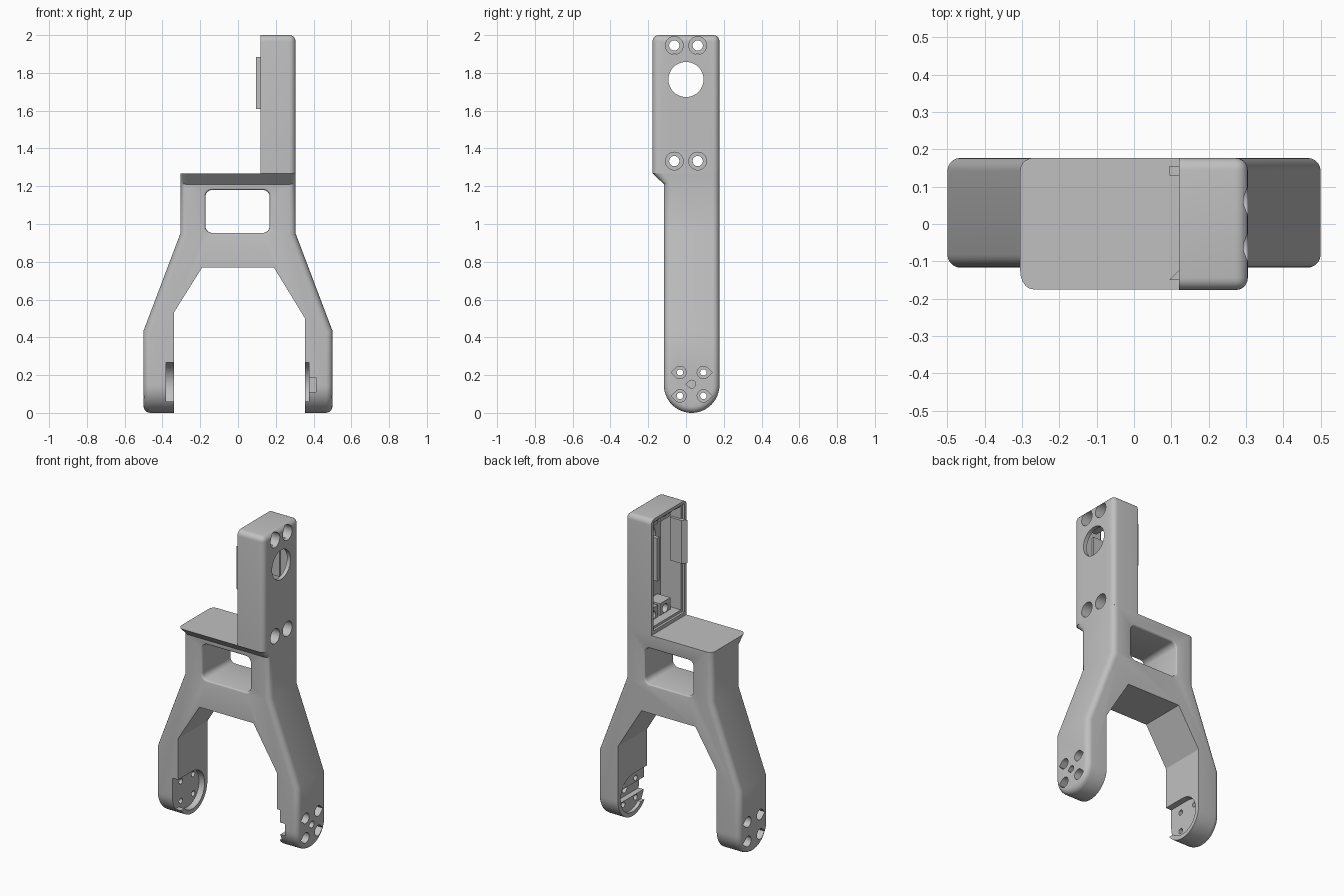
import bpy, bmesh, math
from mathutils import Vector

if "Cube" in bpy.data.objects:
    bpy.data.objects.remove(bpy.data.objects["Cube"], do_unlink=True)

grey = bpy.data.materials.new("light grey plastic")
grey.use_nodes = True
COLOUR = (0.53, 0.53, 0.53, 1)
grey.diffuse_color = COLOUR
grey.node_tree.nodes["Principled BSDF"].inputs["Base Color"].default_value = COLOUR

FOOT_Y, FOOT_Z, FOOT_R = 0.03, 0.147, 0.147
FRONT, BACK = -0.117, 0.177


def prism(name, outline, axis, lo, hi):
    """Extrude a 2D outline along an axis; outline is (y,z), (x,z) or (x,y)."""
    bm = bmesh.new()
    rings = []
    for d in (lo, hi):
        rings.append([bm.verts.new(p[:axis] + (d,) + p[axis:]) for p in outline])
    n = len(outline)
    bm.faces.new(rings[0])
    bm.faces.new(rings[1])
    for i in range(n):
        j = (i + 1) % n
        bm.faces.new((rings[0][i], rings[0][j], rings[1][j], rings[1][i]))
    bmesh.ops.recalc_face_normals(bm, faces=bm.faces)
    mesh = bpy.data.meshes.new(name)
    bm.to_mesh(mesh)
    bm.free()
    mesh.materials.append(grey)
    ob = bpy.data.objects.new(name, mesh)
    bpy.context.collection.objects.link(ob)
    return ob


def box(name, x, y, z):
    return prism(name, [(x[0], z[0]), (x[1], z[0]), (x[1], z[1]), (x[0], z[1])], 1, *y)


def arc(cx, cy, r, start, end, steps):
    angles = [math.radians(start + (end - start) * i / steps) for i in range(steps + 1)]
    return [(cx + r * math.cos(a), cy + r * math.sin(a)) for a in angles]


def disc(name, y, z, r, lo, hi, tip=0):
    """Cylinder along x; tip turns it into a teardrop pointing to -y or +y."""
    if tip:
        mid = 0 if tip > 0 else 180
        outline = arc(y, z, r, mid + 45, mid + 315, 18) + [(y + tip * r * 1.414, z)]
    else:
        outline = arc(y, z, r, 0, 360, 40)[:-1]
    return prism(name, outline, 0, lo, hi)


def combine(ob, other, operation="DIFFERENCE"):
    mod = ob.modifiers.new("combine", "BOOLEAN")
    mod.operation, mod.solver, mod.object = operation, "EXACT", other
    bpy.context.view_layer.objects.active = ob
    bpy.ops.object.modifier_apply(modifier=mod.name)
    bpy.data.objects.remove(other, do_unlink=True)


def round_edges(ob, rule, radius, segments):
    """Round every sharp edge accepted by the rule."""
    bm = bmesh.new()
    bm.from_mesh(ob.data)
    bmesh.ops.remove_doubles(bm, verts=bm.verts, dist=1e-5)
    edges = [e for e in bm.edges if len(e.link_faces) == 2
             and e.calc_face_angle(0) > 0.6 and rule(e)]
    bmesh.ops.bevel(bm, geom=edges, offset=radius, segments=segments,
                    profile=0.5, affect="EDGES", clamp_overlap=False)
    bm.to_mesh(ob.data)
    bm.free()


def smooth(ob):
    bpy.ops.object.select_all(action="DESELECT")
    ob.select_set(True)
    bpy.context.view_layer.objects.active = ob
    bpy.ops.object.shade_smooth_by_angle(angle=math.radians(25))


# Forked body: front outline trimmed by the side outline with round feet and lip
front_outline = [(-0.5, -0.1), (-0.34, -0.1), (-0.34, 0.53), (-0.19, 0.77),
                 (0.19, 0.77), (0.355, 0.5), (0.355, -0.1), (0.5, -0.1),
                 (0.5, 0.435), (0.305, 0.95), (0.305, 1.4),
                 (-0.305, 1.4), (-0.305, 0.95), (-0.5, 0.435)]
side_outline = arc(FOOT_Y, FOOT_Z, FOOT_R, 180, 360, 28) + [
    (BACK, 1.267), (-0.175, 1.267), (FRONT, 1.21)]
body = prism("forked_body", front_outline, 1, -0.4, 0.4)
combine(body, prism("side_trim", side_outline, 0, -0.7, 0.7), "INTERSECT")

# Rounded window through the body
left, right, low, high, r = -0.172, 0.167, 0.953, 1.18, 0.035
window = (arc(right - r, high - r, r, 0, 90, 6) + arc(left + r, high - r, r, 90, 180, 6)
          + arc(left + r, low + r, r, 180, 270, 6) + arc(right - r, low + r, r, 270, 360, 6))
combine(body, prism("window_cutter", window, 1, -0.4, 0.4))


def outer_edge(e):
    mid = (e.verts[0].co + e.verts[1].co) / 2
    nx = [f.normal.x * (1 if mid.x > 0 else -1) for f in e.link_faces]
    return max(nx) > 0.6 and min(abs(n) for n in nx) < 0.1 and mid.z < 1.26 and abs(mid.x) > 0.25


def window_edge(e):
    return all(abs(v.co.x) < 0.18 and 0.94 < v.co.z < 1.19
               and min(abs(v.co.y - FRONT), abs(v.co.y - BACK)) < 0.001 for v in e.verts)


round_edges(body, outer_edge, 0.035, 5)
round_edges(body, window_edge, 0.013, 3)

# Horn pockets inside the feet, open to the front
for lo, hi in ((-0.38, -0.3), (0.3, 0.377)):
    combine(body, disc("pocket_cutter", FOOT_Y, FOOT_Z, 0.12, lo, hi))
    combine(body, box("pocket_cutter", (lo, hi), (-0.3, FOOT_Y), (0.06, 0.267)))
combine(body, box("arm_slot_cutter", (0.36, 0.413), (-0.3, 0.12), (0.11, 0.188)))

# Foot screw holes with teardrop recesses on the outside
for side in (-1, 1):
    for dy in (-1, 1):
        for dz in (-1, 1):
            y, z = FOOT_Y + dy * 0.062, 0.152 + dz * 0.062
            through = sorted((side * 0.3, side * 0.6))
            recess = sorted((side * 0.43, side * 0.6))
            combine(body, disc("screw_cutter", y, z, 0.017, *through))
            combine(body, disc("recess_cutter", y, z, 0.033, *recess, tip=dy))
combine(body, disc("centre_cutter", FOOT_Y, 0.152, 0.021, 0.3, 0.6, tip=-1))
smooth(body)

# Upright housing: hollow tray open to the right
X0, X1, Z0 = 0.12, 0.305, 1.267
housing = box("upright_housing", (X0, X1), (-0.177, BACK), (Z0, 2.0))


def housing_edge(e):
    a, b = e.verts[0].co, e.verts[1].co
    return max(a.x, b.x) > X0 + 0.01 and max(a.z, b.z) > Z0 + 0.01


round_edges(housing, housing_edge, 0.033, 5)
combine(housing, box("rim_cutter", (0.0, 0.135), (-0.157, 0.157), (1.29, 1.98)))
combine(housing, box("tray_cutter", (0.0, 0.28), (-0.142, 0.142), (1.305, 1.965)))
HOLES = [(y, z) for y in (-0.062, 0.062) for z in (1.333, 1.945)]
for y, z in HOLES:
    bottom, top = (1.295, 1.38) if z < 1.6 else (1.9, 1.975)
    combine(housing, box("screw_boss", (0.19, 0.29), (y - 0.052, y + 0.052), (bottom, top)), "UNION")
for y, z in HOLES:
    combine(housing, disc("screw_cutter", y, z, 0.027, 0.0, 0.5))
    combine(housing, disc("recess_cutter", y, z, 0.047, 0.235, 0.5))
combine(housing, disc("cable_hole_cutter", 0, 1.765, 0.093, 0.2, 0.5))
smooth(housing)

# Snap tabs along the tray walls
box("back_snap_tab", (0.095, 0.2), (0.13, 0.156), (1.61, 1.885))
prism("front_snap_tab", [(0.095, -0.15), (0.12, -0.125), (0.2, -0.125), (0.2, -0.15)], 2, 1.61, 1.885)
